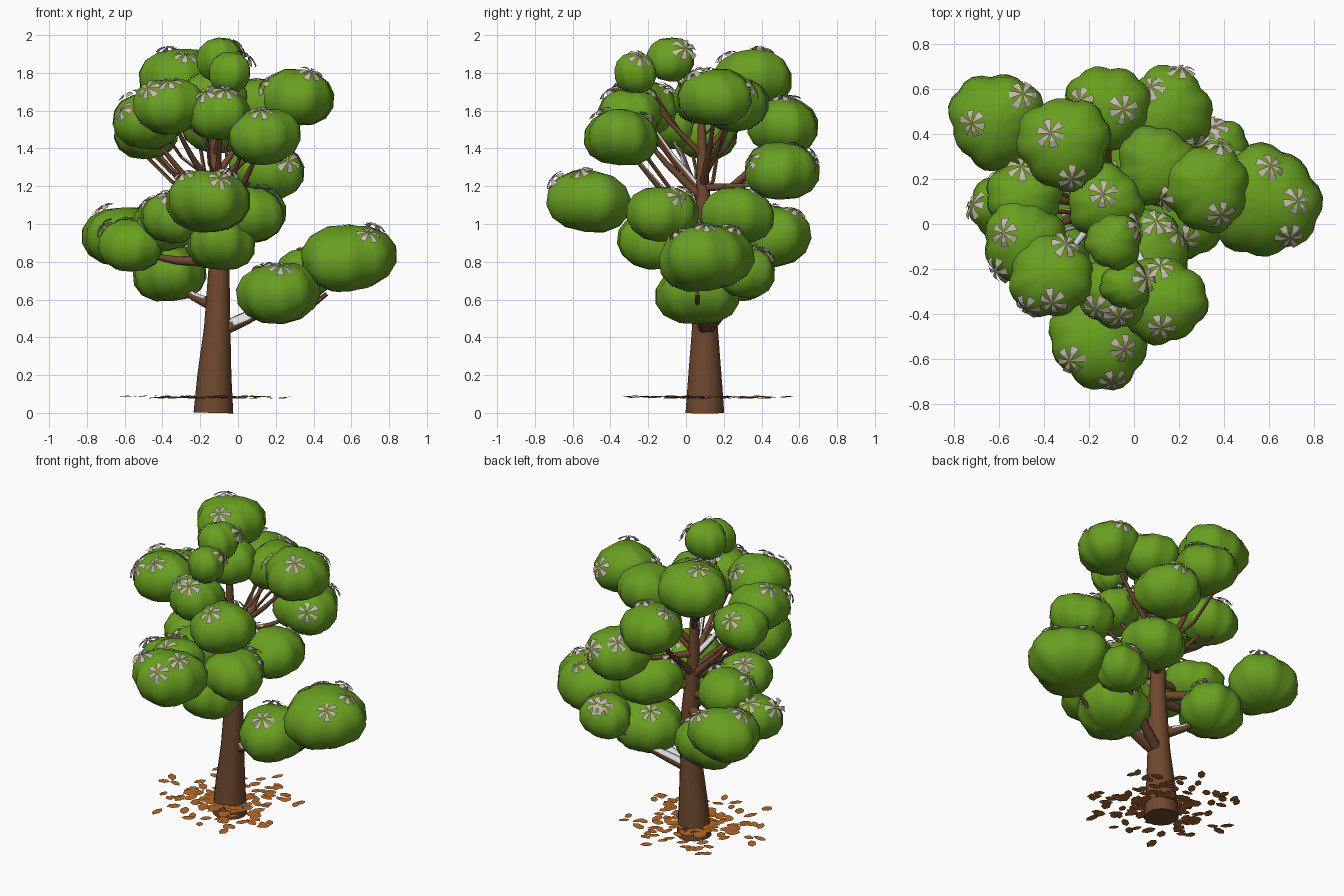
import bpy, bmesh, math, random
from math import sin, cos, tau
from mathutils import Vector, Euler, Matrix
from mathutils.bvhtree import BVHTree

random.seed(4)
if "Cube" in bpy.data.objects:
    bpy.data.objects.remove(bpy.data.objects["Cube"], do_unlink=True)


def material(name, r, g, b):
    mat = bpy.data.materials.new(name)
    mat.use_nodes = True
    mat.diffuse_color = (r, g, b, 1)
    shader = mat.node_tree.nodes["Principled BSDF"]
    shader.inputs["Base Color"].default_value = (r, g, b, 1)
    shader.inputs["Roughness"].default_value = 0.9
    return mat


bark = material("bark brown", 0.16, 0.066, 0.028)
snow = material("pale white", 0.78, 0.8, 0.86)
leaf_green = material("leaf green", 0.14, 0.35, 0.015)
petal_beige = material("petal beige", 0.56, 0.48, 0.41)
centre_gold = material("blossom centre gold", 0.33, 0.19, 0.06)
litter_orange = material("fallen leaf orange", 0.46, 0.14, 0.021)


def finish(bm, name, mats, smooth=None):
    """Turn a bmesh into a named object."""
    mesh = bpy.data.meshes.new(name)
    bm.to_mesh(mesh)
    bm.free()
    obj = bpy.data.objects.new(name, mesh)
    bpy.context.collection.objects.link(obj)
    for mat in mats:
        mesh.materials.append(mat)
    if smooth:
        bpy.ops.object.select_all(action='DESELECT')
        obj.select_set(True)
        bpy.context.view_layer.objects.active = obj
        bpy.ops.object.shade_smooth_by_angle(angle=math.radians(smooth))
    return obj


def tube(bm, points, radii, sides):
    """Sweep a tapering round section along a path."""
    rings = []
    for i, (p, r) in enumerate(zip(points, radii)):
        along = points[min(i + 1, len(points) - 1)] - points[max(i - 1, 0)]
        turn = Vector((0, 0, 1)).rotation_difference(along)
        rings.append([bm.verts.new(p + turn @ Vector((r * cos(a), r * sin(a), 0)))
                      for a in (tau * k / sides for k in range(sides))])
    for low, high in zip(rings, rings[1:]):
        for k in range(sides):
            n = (k + 1) % sides
            bm.faces.new((low[k], low[n], high[n], high[k]))
    bm.faces.new(rings[0][::-1])
    bm.faces.new(rings[-1])
    bm.normal_update()


# Trunk: x, y, z, radius
trunk_line = [(-.13, .1, 0, .105), (-.125, .1, .2, .09), (-.11, .1, .45, .07),
              (-.1, .1, .8, .054), (-.12, .09, 1.2, .036), (-.12, .08, 1.65, .015)]
bm = bmesh.new()
tube(bm, [Vector(p[:3]) for p in trunk_line], [p[3] for p in trunk_line], 14)
finish(bm, "trunk", [bark], 50)


def trunk_at(z):
    """Centre and radius of the trunk at a height."""
    for a, b in zip(trunk_line, trunk_line[1:]):
        if z <= b[2]:
            break
    t = (z - a[2]) / (b[2] - a[2])
    mix = Vector(a).lerp(Vector(b), t)
    return Vector(mix[:3]), mix[3]


# Foliage clumps: x, y, z, radius
clumps = [
    (-.09, -.08, 1.87, .125), (-.04, -.27, 1.8, .11), (-.31, .36, 1.77, .21),
    (-.37, -.23, 1.62, .19), (-.49, -.07, 1.54, .185), (-.09, -.3, 1.58, .165),
    (.32, .16, 1.67, .195), (.13, -.34, 1.46, .195), (-.12, .52, 1.52, .19),
    (-.13, .1, 1.67, .17), (.1, .26, 1.63, .18), (-.49, .11, 1.48, .17),
    (.15, .5, 1.28, .2), (-.15, -.51, 1.12, .225), (.06, -.13, 1.05, .19),
    (.07, .27, 1.05, .195), (-.38, .1, 1.0, .18), (-.35, -.13, 1.03, .16),
    (-.09, -.18, .9, .18), (-.61, .46, .93, .215), (-.56, .08, .885, .17),
    (-.36, .28, .74, .195), (.36, .32, .74, .155), (.58, .1, .82, .25),
    (.22, .07, .63, .22),
]


def foliage(name, x, y, z, radius):
    """Squat scalloped clump with lobes running from crown to base."""
    bm = bmesh.new()
    bmesh.ops.create_uvsphere(bm, u_segments=32, v_segments=7, radius=1)
    phase = random.uniform(0, tau)
    height = 0.06 + 0.46 * radius
    for v in bm.verts:
        a = math.atan2(v.co.y, v.co.x)
        flat = math.hypot(v.co.x, v.co.y)
        wide = flat ** 0.9 * (.95 + 0.08 * abs(cos(4 * a)) + 0.05 * sin(3 * a + phase))
        up = math.copysign(abs(v.co.z) ** 0.95, v.co.z) + 0.08 * flat * sin(2 * a + phase)
        v.co = Vector((wide * cos(a) * radius, wide * sin(a) * radius, up * height))
    tilt = [random.uniform(-.14, .14) for _ in "xy"]
    turn = Euler((*tilt, random.uniform(0, tau))).to_matrix().to_4x4()
    bm.transform(Matrix.Translation((x, y, z)) @ turn)
    bm.normal_update()
    tree = BVHTree.FromBMesh(bm)
    finish(bm, name, [leaf_green], 45)
    return tree


trees = [foliage(f"foliage_{i + 1}", *c) for i, c in enumerate(clumps)]

# Limbs: one from the trunk into each clump, some pale on their upward faces
for i, (x, y, z, radius) in enumerate(clumps):
    end = Vector((x, y, z - 0.03))
    reach = math.hypot(x + .11, y - .1)
    upper = z > 1.3
    if z < .85:
        root = .43 if x > 0 else .56
    elif upper:
        root = z - .25 - .5 * reach
    else:
        root = z - .04 - .1 * reach
    start, thick = trunk_at(root)
    base = min(.036, thick * .6)
    middle = start.lerp(end, .5) + Vector((0, 0, -.02))
    path = [start, start.lerp(middle, .55), middle, end]
    bm = bmesh.new()
    tube(bm, path, [base, base * .85, base * .65, base * .3], 8)
    if upper:
        # Thin side twig running up into the same clump
        side = Vector((-.5 * radius, .4 * radius, 0))
        tube(bm, [path[1], middle + side * .6, end + side], [base * .4] * 3, 5)
    pale = z < .85 or i in (3, 7)
    for f in bm.faces:
        beyond = (f.calc_center_median() - start).length > .08
        f.material_index = int(pale and beyond and f.normal.z > .25)
    finish(bm, f"limb_{i + 1}", [bark, snow], 50)

# Small twig poking out beyond the lowest limb
bm = bmesh.new()
tube(bm, [Vector((.2, .07, .52)), Vector((.38, .06, .56)), Vector((.47, .06, .63))],
     [.02, .016, .011], 6)
finish(bm, "low_twig", [bark], 50)

# Blossoms: six fan petals round a small centre
blossoms = bmesh.new()


def blossom(point, normal):
    turn = Vector((0, 0, 1)).rotation_difference(normal).to_matrix()
    spin = random.uniform(0, tau)

    def place(a, r, side, z):
        out = Vector((cos(a + spin), sin(a + spin), 0))
        across = Vector((-out.y, out.x, 0))
        return blossoms.verts.new(point + turn @ (out * r + across * side + Vector((0, 0, z))))

    for k in range(6):
        a = tau * k / 6
        size = random.uniform(.057, .069)
        rows = [(.006, .003, .024), (size * .6, .012, .021), (size, .019, .006)]
        pairs = [(place(a, r, -w, z), place(a, r, w, z)) for r, w, z in rows]
        for (p, q), (s, t) in zip(pairs, pairs[1:]):
            blossoms.faces.new((p, s, t, q))
    centre = blossoms.faces.new([place(tau * k / 6, .009, 0, .027) for k in range(6)])
    centre.material_index = 1


def highest(x, y, trees):
    """Topmost foliage surface under a point."""
    best = None
    for t in trees:
        hit, normal, _, _ = t.ray_cast(Vector((x, y, 3)), Vector((0, 0, -1)))
        if hit and (best is None or hit.z > best[0].z):
            best = hit, normal
    return best


crown_spots = [
    (-.71, .45), (-.5, .57), (-.37, .4), (-.28, .21), (-.23, .55), (-.05, .51),
    (.08, .6), (.21, .67), (.26, .36), (.36, .42), (.38, .34), (.14, .12),
    (.38, .05), (.6, .25), (.72, .1), (.69, -.05), (-.14, .13), (0, -.01),
    (.1, 0), (.18, -.05), (.12, -.2), (.04, -.25), (-.31, -.1), (-.36, -.34),
    (-.57, -.04), (-.6, -.2), (-.47, -.36), (-.7, .08), (-.5, .24), (-.07, -.4),
    (.12, -.45), (-.05, -.55), (-.28, -.6), (-.1, -.69),
]
for x, y in crown_spots:
    found = highest(x, y, trees)
    if found:
        blossom(*found)

# Extra pairs of blossoms on clumps that sit beneath others
for tree, (x, y, z, radius) in zip(trees, clumps):
    if highest(x, y, trees)[0].z > z + radius:
        a = random.uniform(0, tau)
        for turn in (a, a + 2.5):
            found = highest(x + .6 * radius * cos(turn), y + .6 * radius * sin(turn), [tree])
            if found:
                blossom(*found)
finish(blossoms, "blossoms", [petal_beige, centre_gold])

# Fallen leaves: thin pointed shapes, thickest round the trunk
bm = bmesh.new()
outline = [(1, 0), (.4, .55), (-.5, .5), (-1, 0), (-.5, -.5), (.4, -.55)]
for i in range(170):
    a = random.uniform(0, tau)
    r = .06 + .4 * random.random() ** 1.8
    size = random.uniform(.034, .048)
    spot = Vector((r * cos(a) - .15, r * sin(a) + .08, random.uniform(.078, .09)))
    turn = Euler((random.uniform(-.1, .1), random.uniform(-.1, .1),
                  random.uniform(0, tau))).to_matrix()
    bm.faces.new([bm.verts.new(spot + turn @ Vector((u * size, v * size, 0)))
                  for u, v in outline])
finish(bm, "fallen_leaves", [litter_orange])
